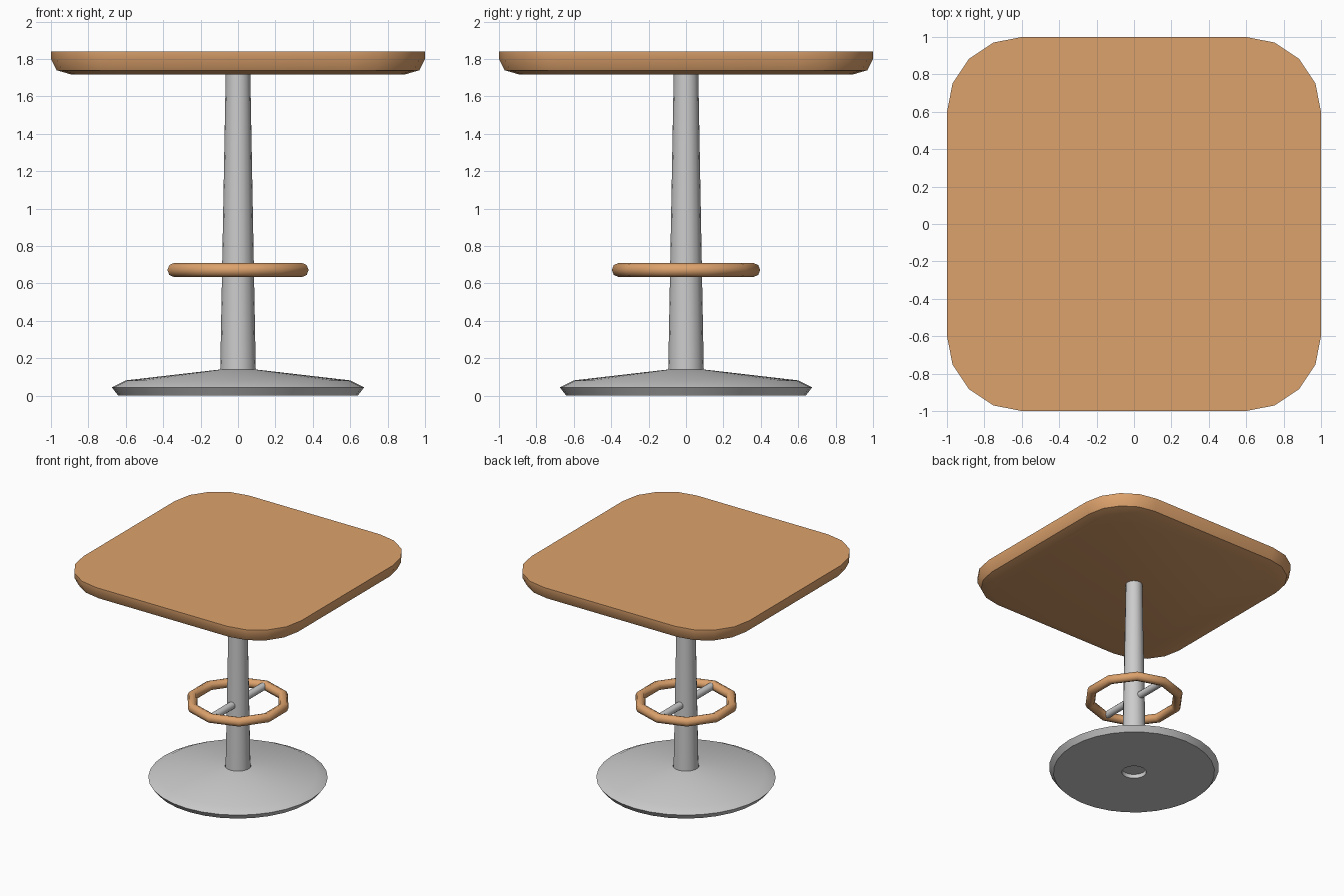
import bpy, bmesh
from math import sin, cos, pi, radians

if "Cube" in bpy.data.objects:
    bpy.data.objects.remove(bpy.data.objects["Cube"])

wood = bpy.data.materials.new("orange_brown")
wood.diffuse_color = (0.72, 0.36, 0.15, 1)
wood.use_nodes = True
wood.node_tree.nodes["Principled BSDF"].inputs["Base Color"].default_value = wood.diffuse_color


def finish(obj, name, mat=None, angle=30):
    obj.name = name
    if mat:
        obj.data.materials.append(mat)
    bpy.ops.object.select_all(action='DESELECT')
    obj.select_set(True)
    bpy.context.view_layer.objects.active = obj
    bpy.ops.object.shade_smooth_by_angle(angle=radians(angle))
    return obj


def loft(name, loops, mat=None, closed=False, angle=30):
    """Skin a stack of equal-length loops; cap the ends or close back to the start."""
    bm = bmesh.new()
    rings = [[bm.verts.new(p) for p in loop] for loop in loops]
    n = len(rings[0])
    pairs = list(zip(rings, rings[1:]))
    if closed:
        pairs.append((rings[-1], rings[0]))
    else:
        bm.faces.new(rings[0])
        bm.faces.new(rings[-1])
    for a, b in pairs:
        for i in range(n):
            j = (i + 1) % n
            bm.faces.new((a[i], a[j], b[j], b[i]))
    bmesh.ops.recalc_face_normals(bm, faces=bm.faces)
    me = bpy.data.meshes.new(name)
    bm.to_mesh(me)
    bm.free()
    obj = bpy.data.objects.new(name, me)
    bpy.context.collection.objects.link(obj)
    return finish(obj, name, mat, angle)


def circle(r, z, n):
    return [(r * cos(2 * pi * i / n), r * sin(2 * pi * i / n), z) for i in range(n)]


def rounded_square(half, z, radius=0.4, steps=4):
    c = 0.6
    r = half - c
    pts = []
    for q, (sx, sy) in enumerate([(1, 1), (-1, 1), (-1, -1), (1, -1)]):
        for k in range(steps + 1):
            a = pi / 2 * (q + k / steps)
            pts.append((sx * c + r * cos(a), sy * c + r * sin(a), z))
    return pts


# Tabletop with a rounded underside edge
loft("tabletop", [rounded_square(h, z) for h, z in
                  [(0.89, 1.717), (0.97, 1.74), (1.0, 1.80), (1.0, 1.84)]], wood, angle=40)

# Tapered column
loft("column", [circle(r, z, 16) for r, z in
                [(0.098, 0.035), (0.095, 0.14), (0.068, 1.6), (0.066, 1.725)]])

# Disc foot with a centre hole
loft("base", [circle(r, z, 32) for r, z in
              [(0.097, 0.0), (0.64, 0.0), (0.675, 0.045), (0.60, 0.082), (0.097, 0.14)]],
     closed=True, angle=25)

# Ten-sided foot ring, corners on the y axis
bpy.ops.mesh.primitive_torus_add(major_segments=10, minor_segments=8, major_radius=0.359,
                                 minor_radius=0.038, location=(0, 0, 0.672),
                                 rotation=(0, 0, pi / 2))
finish(bpy.context.object, "foot_ring", wood, 60)

# Bar joining the ring to the column
bpy.ops.mesh.primitive_cylinder_add(vertices=12, radius=0.03, depth=0.72,
                                    location=(0, 0, 0.672), rotation=(pi / 2, 0, 0))
finish(bpy.context.object, "ring_support_bar", angle=40)
